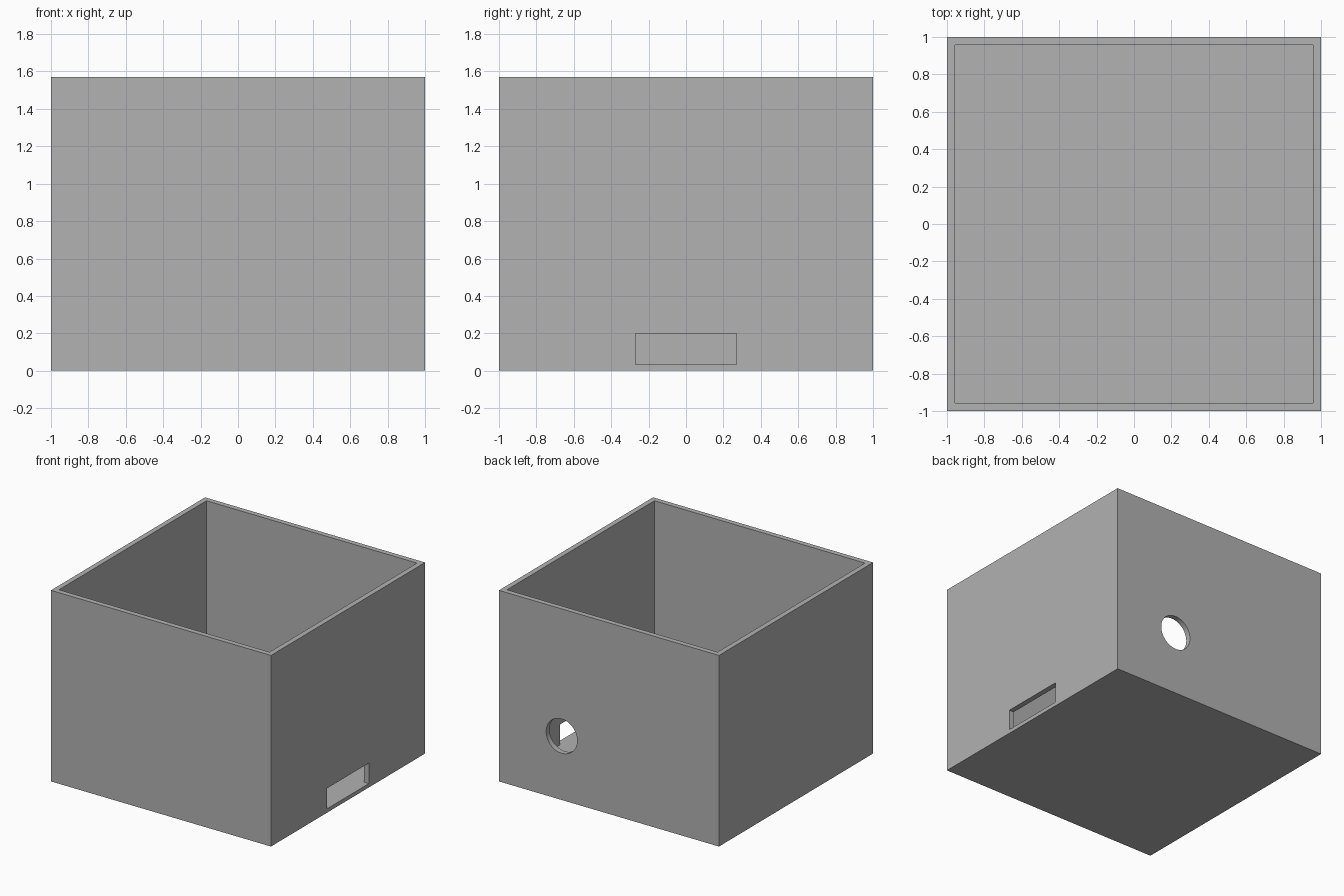
import bpy
import math

WALL, FLOOR, HEIGHT = 0.043, 0.032, 1.57

# Remove the default cube
default = bpy.data.objects.get("Cube")
if default:
    bpy.data.objects.remove(default, do_unlink=True)

grey = bpy.data.materials.new("plain grey")
grey.use_nodes = True
grey.diffuse_color = (0.445, 0.445, 0.445, 1)
grey.node_tree.nodes["Principled BSDF"].inputs["Base Color"].default_value = grey.diffuse_color


def block(name, low, high):
    """Box spanning two opposite corners."""
    centre = [(a + b) / 2 for a, b in zip(low, high)]
    bpy.ops.mesh.primitive_cube_add(size=1, location=centre)
    obj = bpy.context.object
    obj.name = name
    obj.scale = [b - a for a, b in zip(low, high)]
    bpy.ops.object.transform_apply(location=True, rotation=True, scale=True)
    obj.data.materials.append(grey)
    return obj


# Outer shell of the open box
box = block("open_box", (-1, -1, 0), (1, 1, HEIGHT))

# Cutters: inside space, cable slot in the +x wall, round hole in the back wall
inner = 1 - WALL
cavity = block("cavity_cutter", (-inner, -inner, FLOOR), (inner, inner, HEIGHT + 0.2))
slot = block("slot_cutter", (0.9, -0.27, FLOOR), (1.1, 0.27, 0.2))
bpy.ops.mesh.primitive_cylinder_add(vertices=64, radius=0.141, depth=0.2,
                                    location=(0.43, 1, 0.525),
                                    rotation=(math.pi / 2, 0, 0))
hole = bpy.context.object
hole.name = "round_hole_cutter"
hole.data.materials.append(grey)

# Cut each opening, then drop the cutter
for cutter in (cavity, slot, hole):
    cutter.hide_render = True
    bpy.context.view_layer.objects.active = box
    cut = box.modifiers.new(cutter.name, 'BOOLEAN')
    cut.operation = 'DIFFERENCE'
    cut.solver = 'EXACT'
    cut.object = cutter
    bpy.ops.object.modifier_apply(modifier=cut.name)
    bpy.data.objects.remove(cutter, do_unlink=True)

# Smooth the hole rim while keeping the box edges sharp
bpy.ops.object.select_all(action='DESELECT')
box.select_set(True)
bpy.context.view_layer.objects.active = box
bpy.ops.object.shade_smooth_by_angle(angle=math.radians(30))
